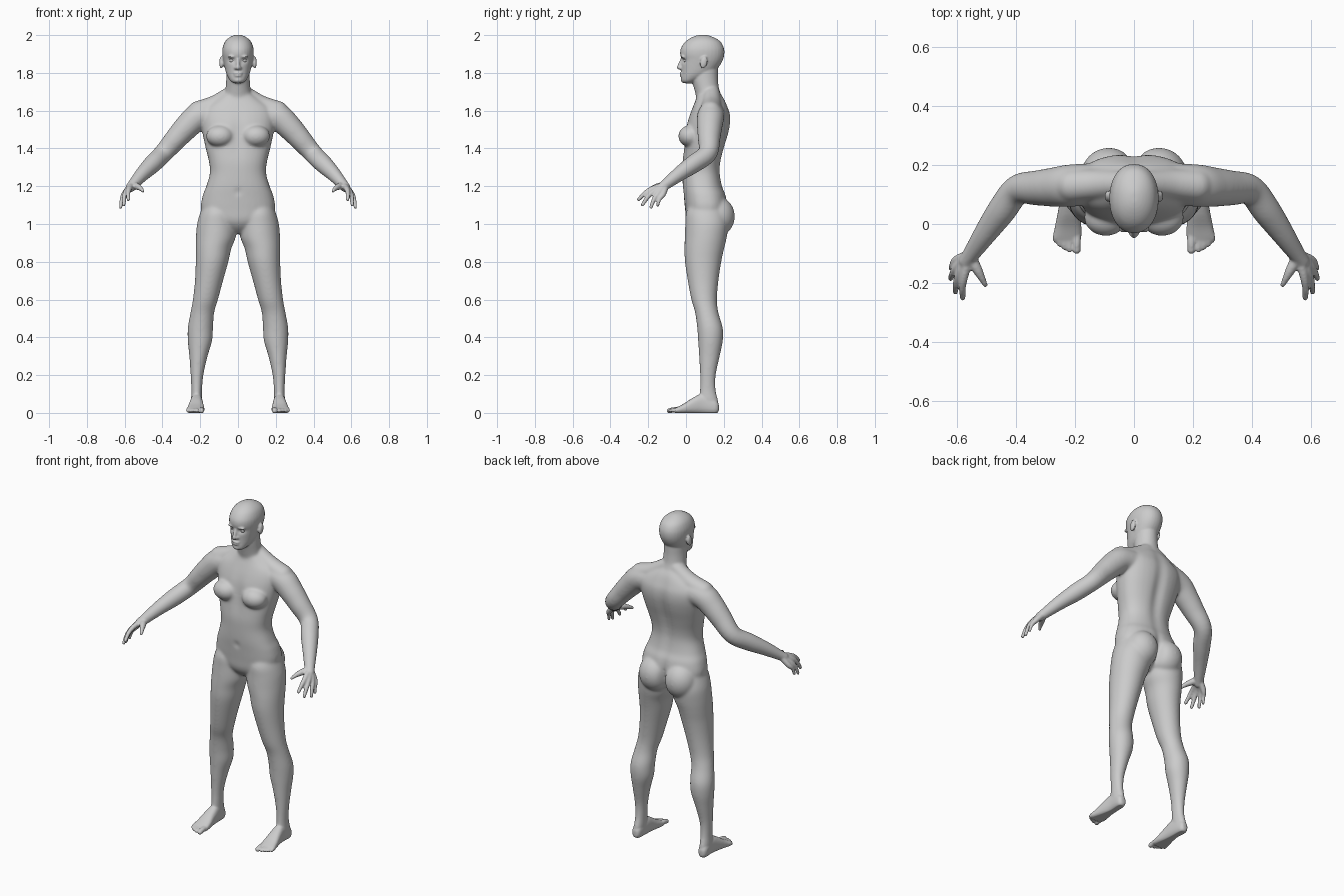
import bpy, bmesh, math
from mathutils import Vector, Matrix

bm = bmesh.new()
SEG = 32


def smooth_rows(rows, n=5):
    """Catmull-Rom resampling of tuples of numbers."""
    out = []
    for i in range(len(rows) - 1):
        a, b, c, d = rows[max(i - 1, 0)], rows[i], rows[i + 1], rows[min(i + 2, len(rows) - 1)]
        for k in range(n):
            t = k / n
            out.append([0.5 * (2 * q + (r - p) * t + (2 * p - 5 * q + 4 * r - s) * t * t
                               + (3 * q - p - 3 * r + s) * t ** 3) for p, q, r, s in zip(a, b, c, d)])
    return out + [list(rows[-1])]


def skin(rings):
    """Closed tube through rings of points."""
    vs = [[bm.verts.new(p) for p in ring] for ring in rings]
    for a, b in zip(vs, vs[1:]):
        for i in range(SEG):
            j = (i + 1) % SEG
            bm.faces.new((a[i], a[j], b[j], b[i]))
    bm.faces.new(vs[0])
    bm.faces.new(vs[-1])


def circle(power=2.0):
    pts = []
    for i in range(SEG):
        c, s = math.cos(math.tau * i / SEG), math.sin(math.tau * i / SEG)
        pts.append((math.copysign(abs(c) ** (2 / power), c), math.copysign(abs(s) ** (2 / power), s)))
    return pts


def loft(rows, side=1, axis='z', power=2.0):
    """rows: position on axis, x min, x max, then min and max of the remaining axis."""
    rings = []
    for h, x0, x1, a0, a1 in smooth_rows(rows):
        ring = []
        for c, s in circle(power):
            x = side * ((x0 + x1) / 2 + c * (x1 - x0) / 2)
            a = (a0 + a1) / 2 + s * (a1 - a0) / 2
            ring.append((x, a, h) if axis == 'z' else (x, h, a))
        rings.append(ring)
    skin(rings)


def blob(x, y, z, rx, ry, rz, tilt=0):
    m = Matrix.Translation((x, y, z)) @ Matrix.Rotation(tilt, 4, 'X') @ Matrix.Diagonal((rx, ry, rz, 1))
    bmesh.ops.create_uvsphere(bm, u_segments=24, v_segments=16, radius=1, matrix=m)


def tube(rows, side=1):
    """rows: x, y, z, radius; rounded ends."""
    pts = smooth_rows(rows)
    ref, rings = Vector((1, .1, 1)), []
    for i, p in enumerate(pts):
        t = Vector(pts[min(i + 1, len(pts) - 1)][:3]) - Vector(pts[max(i - 1, 0)][:3])
        u = t.cross(ref).normalized()
        v = t.cross(u).normalized()
        ring = [Vector(p[:3]) + (u * c + v * s) * p[3] for c, s in circle()]
        rings.append([(side * q.x, q.y, q.z) for q in ring])
    skin(rings)
    for x, y, z, r in (rows[0], rows[-1]):
        blob(side * x, y, z, r, r, r)


def centred(rows):
    return [(z, -w, w, f, b) for z, w, f, b in rows]


# torso
loft(centred([(.95, .03, .06, .14), (.98, .09, .025, .18), (1.02, .16, .002, .2), (1.08, .196, -.005, .22),
              (1.15, .187, -.012, .212), (1.2, .168, -.017, .193), (1.27, .149, -.019, .182),
              (1.33, .154, -.019, .186), (1.4, .171, -.012, .203), (1.47, .186, -.006, .224),
              (1.53, .195, .004, .236), (1.58, .195, .02, .235), (1.62, .175, .036, .222),
              (1.66, .12, .052, .205), (1.69, .075, .06, .185)]), power=2.35)
# neck
loft(centred([(1.6, .085, .07, .2), (1.67, .074, .054, .192), (1.72, .066, .042, .176),
              (1.77, .062, .03, .17), (1.83, .06, .03, .17)]))
# head
loft(centred([(1.745, .022, -.012, .03), (1.758, .04, -.024, .06), (1.785, .057, -.025, .12),
              (1.81, .066, -.024, .155), (1.84, .073, -.025, .18), (1.87, .079, -.025, .196),
              (1.9, .083, -.031, .203), (1.93, .082, -.027, .201), (1.96, .072, -.008, .187),
              (1.98, .056, .016, .163), (1.994, .034, .045, .132), (2.001, .012, .072, .108)]), power=2.15)
# nose, lips and chin
tube([(0, -.022, 1.872, .009), (0, -.031, 1.85, .009), (0, -.037, 1.829, .012)])
blob(0, -.024, 1.797, .024, .011, .006)
blob(0, -.024, 1.786, .02, .011, .006)
blob(0, -.014, 1.762, .022, .014, .014)

TIPS = [((.575, -.175, 1.188), (.58, -.25, 1.13), .0095), ((.59, -.165, 1.176), (.605, -.23, 1.102), .0095),
        ((.6, -.145, 1.164), (.621, -.185, 1.089), .009), ((.602, -.122, 1.156), (.621, -.15, 1.098), .008)]
TOES = [(.194, -.088, .014), (.218, -.088, .0095), (.236, -.08, .009), (.252, -.069, .009), (.266, -.055, .009)]

for s in (1, -1):
    # face sides: nostril, brow, ear
    blob(s * .012, -.028, 1.826, .008, .011, .008)
    blob(s * .032, -.018, 1.885, .024, .012, .006)
    blob(s * .088, .094, 1.855, .011, .019, .033, -.2)
    # chest, buttock and shoulder slope
    blob(s * .095, .022, 1.465, .075, .063, .058)
    blob(s * .085, .165, 1.04, .095, .094, .105)
    tube([(.03, .135, 1.69, .045), (.12, .135, 1.63, .052), (.21, .13, 1.595, .057)], s)
    # arm
    tube([(.15, .135, 1.58, .07), (.215, .13, 1.565, .072), (.27, .125, 1.515, .067), (.325, .122, 1.455, .06),
          (.395, .115, 1.375, .051), (.45, .043, 1.32, .049), (.505, -.035, 1.265, .039),
          (.55, -.1, 1.215, .029), (.568, -.125, 1.195, .026)], s)
    # fingers with palm bones
    for knuckle, tip, r in TIPS:
        k, t = Vector(knuckle), Vector(tip)
        wrist = Vector((.558, -.105, 1.208)).lerp(k, .1)
        mid = k.lerp(t, .5) + Vector((.004, -.004, .005))
        tube([(*wrist, .018), (*k, .0145), (*mid, r + .0025), (*t, r)], s)
    # thumb
    tube([(.553, -.115, 1.205, .02), (.53, -.155, 1.197, .017), (.514, -.185, 1.187, .0125),
          (.503, -.207, 1.175, .01)], s)
    # leg
    loft([(1.12, .05, .175, .03, .19), (1.06, .02, .2, 0, .213), (1, .008, .217, -.004, .224),
          (.93, .012, .223, -.007, .216), (.87, .035, .224, -.008, .202), (.8, .051, .224, -.006, .187),
          (.7, .079, .228, .009, .172), (.6, .106, .239, .028, .164), (.53, .126, .252, .048, .172),
          (.45, .132, .266, .059, .195), (.38, .137, .266, .064, .195), (.3, .161, .258, .069, .179),
          (.2, .183, .251, .074, .158), (.12, .19, .247, .074, .157), (.06, .192, .248, .07, .17),
          (.015, .198, .242, .085, .17)], s)
    # foot and toes
    loft([(.174, .208, .234, .01, .045), (.155, .195, .248, -.005, .07), (.09, .188, .25, -.005, .1),
          (.04, .184, .258, -.005, .082), (-.01, .178, .268, -.005, .05), (-.045, .178, .274, -.004, .032),
          (-.062, .184, .262, .002, .024)], s, 'y', 2.5)
    for x, y, r in TOES:
        tube([(x, -.035, .017, r), (x, (y - .035) / 2, .017, r), (x, y, .011, r)], s)

bmesh.ops.recalc_face_normals(bm, faces=bm.faces[:])
mesh = bpy.data.meshes.new("body")
bm.to_mesh(mesh)
bm.free()
body = bpy.data.objects.new("body", mesh)
bpy.context.collection.objects.link(body)

# fuse all parts into one skin
fuse = body.modifiers.new("fuse", 'REMESH')
fuse.mode = 'VOXEL'
fuse.voxel_size = .0055
fused = bpy.data.meshes.new_from_object(body.evaluated_get(bpy.context.evaluated_depsgraph_get()))
body.modifiers.clear()
body.data = fused

# soft dents: eye socket, spine, breastbone, navel, cleft, mouth (position, spread, push in y)
DENTS = [(.032, -.018, 1.866, .014, .03, .009, .009), (0, .21, 1.42, .022, .06, .15, -.014),
         (0, -.01, 1.47, .02, .05, .07, .008), (0, -.015, 1.17, .009, .03, .011, .009),
         (0, .23, 1.03, .012, .06, .07, -.02), (0, -.03, 1.7915, .02, .02, .003, .004)]
broad = body.vertex_groups.new(name="broad")
for v in fused.vertices:
    x, y, z = abs(v.co.x), v.co.y, v.co.z
    for dx, dy, dz, sx, sy, sz, push in DENTS:
        e = ((x - dx) / sx) ** 2 + ((y - dy) / sy) ** 2 + ((z - dz) / sz) ** 2
        if e < 12:
            v.co.y += push * math.exp(-e / 2)
    v.co.z = max(z, 0)
    w = min(1, (z - .1) / .06, (1.75 - z) / .06, (.53 - x) / .06)
    if w > 0:
        broad.add([v.index], w, 'REPLACE')

# strong smoothing on the large forms, light on face, hands and feet
soft = body.modifiers.new("soft forms", 'SMOOTH')
soft.factor, soft.iterations, soft.vertex_group = .5, 28, "broad"
fine = body.modifiers.new("soft detail", 'SMOOTH')
fine.factor, fine.iterations = .5, 3
fused.polygons.foreach_set("use_smooth", [True] * len(fused.polygons))

# eyes
bm = bmesh.new()
for s in (1, -1):
    blob(s * .032, .001, 1.866, .0135, .0135, .0125)
eye_mesh = bpy.data.meshes.new("eyes")
bm.to_mesh(eye_mesh)
bm.free()
eye_mesh.polygons.foreach_set("use_smooth", [True] * len(eye_mesh.polygons))
bpy.context.collection.objects.link(bpy.data.objects.new("eyes", eye_mesh))
